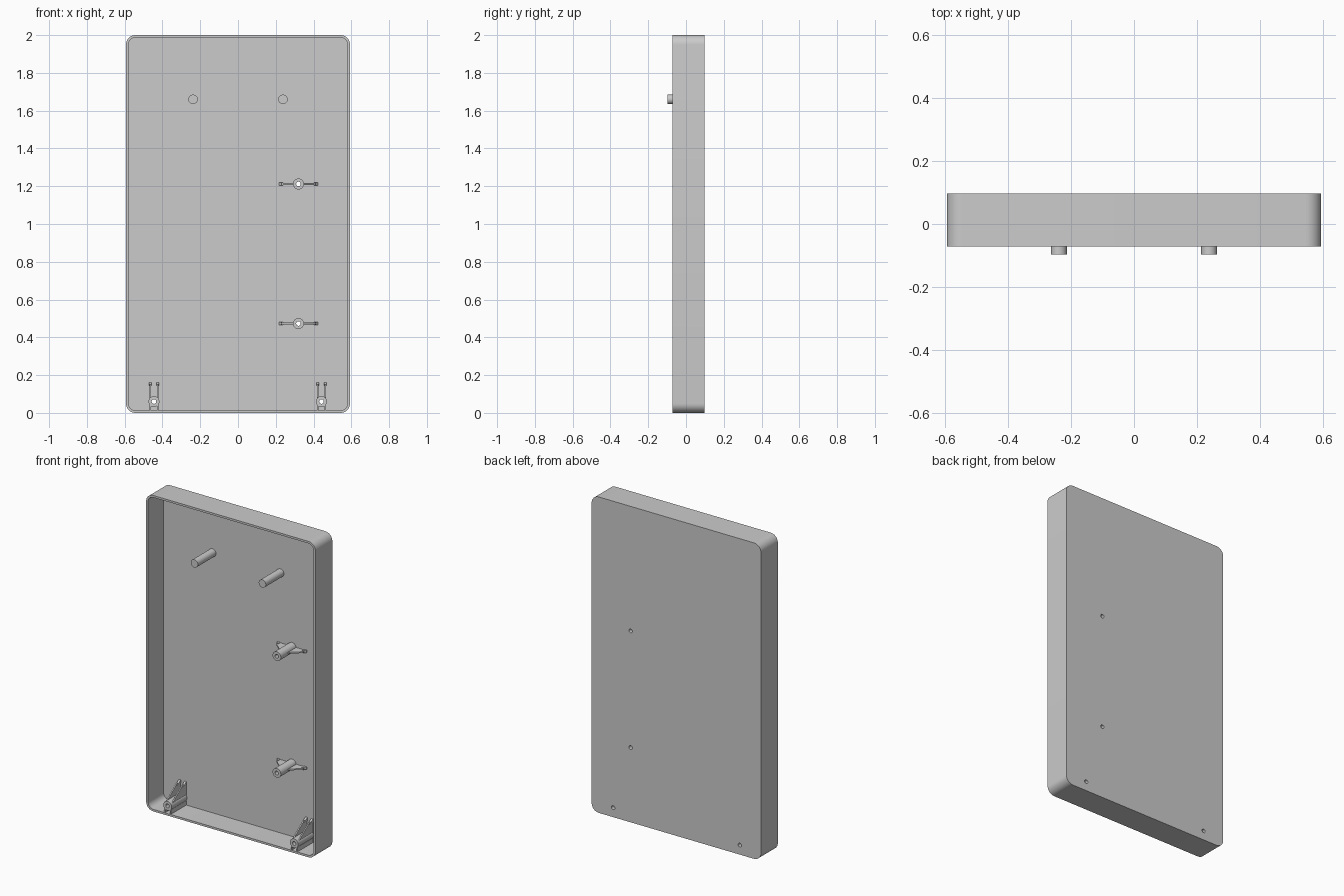
import bpy, bmesh
from math import sin, cos, pi, radians

if "Cube" in bpy.data.objects:
    bpy.data.objects.remove(bpy.data.objects["Cube"])

grey = bpy.data.materials.new("plain grey")
grey.use_nodes = True
colour = (0.6, 0.6, 0.6, 1)
grey.diffuse_color = colour
grey.node_tree.nodes["Principled BSDF"].inputs["Base Color"].default_value = colour

W, FRONT, BACK = 0.593, -0.072, 0.097   # half width, rim and back plane
WALL, FLOOR = 0.013, 0.084              # wall thickness, inner floor plane


def circle(x, z, r, n=32):
    return [(x + r * cos(2 * pi * i / n), z + r * sin(2 * pi * i / n)) for i in range(n)]


def rounded_rect(x0, x1, z0, z1, r, n=8):
    pts = []
    corners = [(x1 - r, z1 - r), (x0 + r, z1 - r), (x0 + r, z0 + r), (x1 - r, z0 + r)]
    for q, (cx, cz) in enumerate(corners):
        for i in range(n + 1):
            a = pi / 2 * (q + i / n)
            pts.append((cx + r * cos(a), cz + r * sin(a)))
    return pts


def loft(name, rings):
    """Closed solid through rings of 3D points, capped at both ends."""
    bm = bmesh.new()
    rows = [[bm.verts.new(p) for p in ring] for ring in rings]
    n = len(rows[0])
    for a, b in zip(rows, rows[1:]):
        for i in range(n):
            bm.faces.new((a[i], a[(i + 1) % n], b[(i + 1) % n], b[i]))
    bm.faces.new(rows[0])
    bm.faces.new(rows[-1])
    bmesh.ops.recalc_face_normals(bm, faces=bm.faces)
    me = bpy.data.meshes.new(name)
    bm.to_mesh(me)
    bm.free()
    me.materials.append(grey)
    ob = bpy.data.objects.new(name, me)
    bpy.context.collection.objects.link(ob)
    return ob


def prism(name, outline, y0, y1):
    return loft(name, [[(x, y, z) for x, z in outline] for y in (y0, y1)])


def cut(ob, cutter):
    cutter.hide_render = True
    mod = ob.modifiers.new("cut", "BOOLEAN")
    mod.operation, mod.solver, mod.object = "DIFFERENCE", "EXACT", cutter
    activate(ob)
    bpy.ops.object.modifier_apply(modifier=mod.name)
    bpy.data.objects.remove(cutter)


def activate(ob):
    bpy.ops.object.select_all(action="DESELECT")
    ob.select_set(True)
    bpy.context.view_layer.objects.active = ob


def gusset(name, start, end, y_top, half):
    """Triangular web from a post down to the floor, thicker at its foot."""
    (x0, z0), (x1, z1) = start, end
    length = abs(x1 - x0) + abs(z1 - z0)
    ux, uz = (x1 - x0) / length, (z1 - z0) / length

    def web(part, a, b, ya, yb, h):
        side = [(a, FLOOR + 0.002), (a, ya), (b, yb), (b, FLOOR + 0.002)]
        loft(part, [[(x0 + ux * d + s * h * uz, y, z0 + uz * d + s * h * ux)
                     for d, y in side] for s in (-1, 1)])

    foot = 0.02
    y_foot = FLOOR - 0.004 - (FLOOR - y_top) * foot / length
    web(name, 0, length - foot / 2, y_top, y_foot + 0.002, half)
    web(name + "_foot", length - foot, length, y_foot, FLOOR - 0.004, half * 1.7)


# Open tray
tray = prism("tray", rounded_rect(-W, W, 0, 2, 0.05), FRONT, BACK)
cut(tray, prism("tray_cutter", rounded_rect(-W + WALL, W - WALL, WALL, 2 - WALL, 0.038),
                FRONT - 0.1, FLOOR))

# Locating pegs
for side, x in (("right", -0.238), ("left", 0.238)):
    prism("peg_" + side, circle(x, 1.66, 0.025), -BACK, FLOOR + 0.002)

# Screw posts with through holes
posts = {"upper_post": (0.32, 1.212), "lower_post": (0.32, 0.473),
         "right_foot_post": (-0.445, 0.06), "left_foot_post": (0.442, 0.06)}
for name, (x, z) in posts.items():
    post = prism(name, circle(x, z, 0.029), FRONT + 0.002, FLOOR + 0.002)
    for ob in (post, tray):
        cut(ob, prism("hole_cutter", circle(x, z, 0.012), -0.3, 0.3))

    for side, s in (("right", -1), ("left", 1)):
        web = name + "_gusset_" + side
        if "foot" in name:
            # Paired upright webs, tied down to the bottom wall
            wx = x + s * 0.02
            gusset(web, (wx, z + 0.018), (wx, 0.162), FRONT + 0.02, 0.004)
            prism(name + "_tie_" + side,
                  [(wx - 0.004, 0.01), (wx + 0.004, 0.01),
                   (wx + 0.004, z - 0.018), (wx - 0.004, z - 0.018)],
                  FRONT + 0.004, FLOOR + 0.002)
        else:
            gusset(web, (x + s * 0.026, z), (x + s * 0.103, z), 0.0, 0.0045)

# Smooth the round sides, keep edges sharp
for ob in bpy.context.collection.objects:
    if ob.type == "MESH" and grey.name in ob.data.materials:
        activate(ob)
        bpy.ops.object.shade_smooth_by_angle(angle=radians(30))
